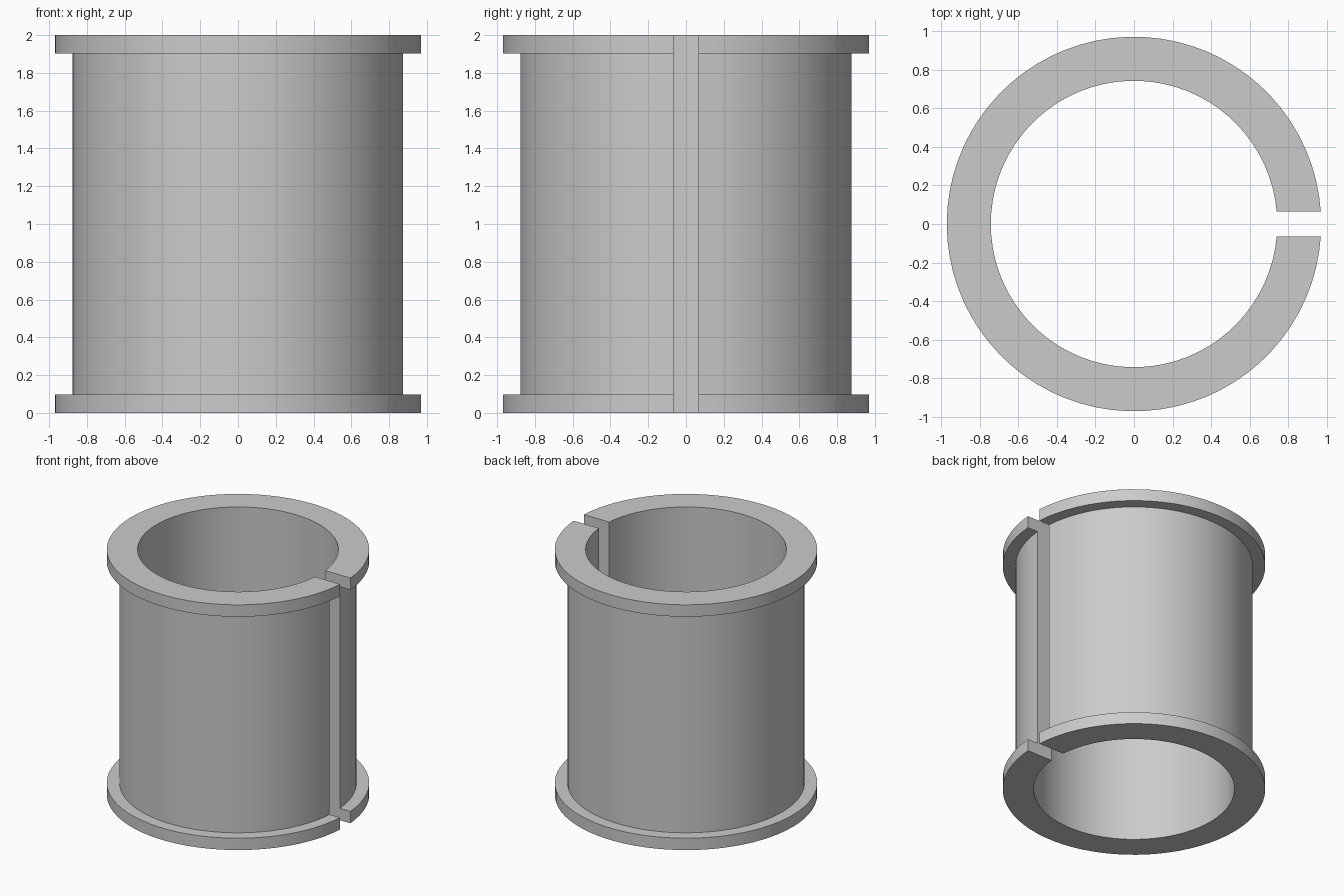
import bpy, bmesh, math

if "Cube" in bpy.data.objects:
    bpy.data.objects.remove(bpy.data.objects["Cube"], do_unlink=True)

# Main dimensions
BORE, BODY, FLANGE = 0.742, 0.876, 0.97
HEIGHT, RIM, HALF_SLOT = 2.0, 0.097, 0.066
SEGMENTS = 72

# Plain grey material
grey = bpy.data.materials.new("plain_grey")
grey.use_nodes = True
colour = (0.6, 0.6, 0.6, 1)
grey.diffuse_color = colour
grey.node_tree.nodes["Principled BSDF"].inputs["Base Color"].default_value = colour

# Wall cross-section: radius and height
profile = [
    (BORE, 0), (FLANGE, 0), (FLANGE, RIM), (BODY, RIM),
    (BODY, HEIGHT - RIM), (FLANGE, HEIGHT - RIM), (FLANGE, HEIGHT), (BORE, HEIGHT),
]


def sweep_split_ring(bm, section):
    """Sweep the section round z, leaving a parallel-sided slot at +x."""
    rings = []
    for i in range(SEGMENTS + 1):
        ring = []
        for r, z in section:
            start = math.asin(HALF_SLOT / r)
            a = start + (math.tau - 2 * start) * i / SEGMENTS
            ring.append(bm.verts.new((r * math.cos(a), r * math.sin(a), z)))
        rings.append(ring)
    n = len(section)
    for a, b in zip(rings, rings[1:]):
        for j in range(n):
            k = (j + 1) % n
            bm.faces.new((a[j], a[k], b[k], b[j]))
    # Flat slot walls
    bm.faces.new(rings[0])
    bm.faces.new(rings[-1])
    bmesh.ops.recalc_face_normals(bm, faces=bm.faces[:])


# Flanged split bushing
mesh = bpy.data.meshes.new("split_flanged_sleeve")
bm = bmesh.new()
sweep_split_ring(bm, profile)
bm.to_mesh(mesh)
bm.free()
mesh.materials.append(grey)
sleeve = bpy.data.objects.new("split_flanged_sleeve", mesh)
bpy.context.collection.objects.link(sleeve)

# Smooth curved walls, crisp rims
bpy.ops.object.select_all(action="DESELECT")
sleeve.select_set(True)
bpy.context.view_layer.objects.active = sleeve
bpy.ops.object.shade_smooth_by_angle(angle=math.radians(30))
